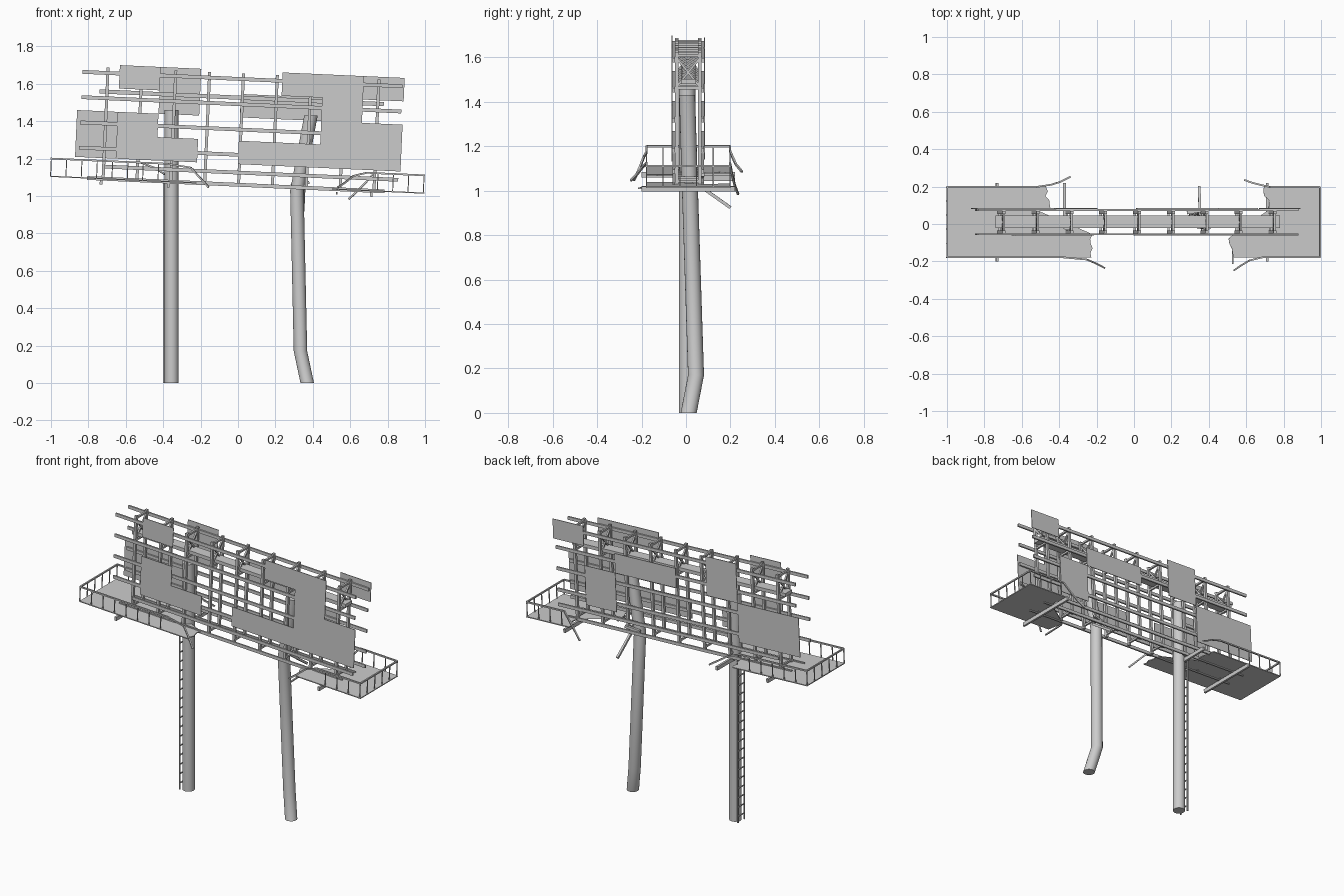
import bpy, bmesh, math, random
from mathutils import Vector, Matrix

if "Cube" in bpy.data.objects:
    bpy.data.objects.remove(bpy.data.objects["Cube"])

random.seed(4)
SLOPE = 0.045          # the whole head leans: left high, right low
YF, YB = -0.042, 0.062  # front and back frame planes


def tilt(p):
    x, y, z = p
    return Vector((x + SLOPE * (z - 1.2), y, z - SLOPE * x))


def finish(name, bm, lean=True):
    if lean:
        for v in bm.verts:
            v.co = tilt(v.co)
    bmesh.ops.recalc_face_normals(bm, faces=bm.faces)
    me = bpy.data.meshes.new(name)
    bm.to_mesh(me)
    bm.free()
    ob = bpy.data.objects.new(name, me)
    bpy.context.collection.objects.link(ob)
    return ob


def bar(bm, a, b, w, h=None):
    """Box-section bar from a to b, w wide and h deep."""
    a, b = Vector(a), Vector(b)
    d = b - a
    up = Vector((0, 1, 0)) if abs(d.normalized().z) > 0.9 else Vector((0, 0, 1))
    side = d.cross(up).normalized()
    rot = Matrix((side, d.normalized().cross(side), d.normalized())).transposed().to_4x4()
    m = Matrix.Translation((a + b) / 2) @ rot @ Matrix.Diagonal((w, h or w, d.length, 1))
    bmesh.ops.create_cube(bm, size=1, matrix=m)


def path(bm, pts, w):
    for a, b in zip(pts, pts[1:]):
        bar(bm, a, b, w)


def solidify(ob, t):
    mod = ob.modifiers.new("thickness", 'SOLIDIFY')
    mod.thickness = t
    mod.offset = 0


def tube(name, pts, r):
    """Pipe post with horizontal rings at each path point."""
    bm = bmesh.new()
    n = 20
    rings = [[bm.verts.new((x + r * math.cos(2 * math.pi * i / n),
                            y + r * math.sin(2 * math.pi * i / n), z)) for i in range(n)]
             for x, y, z in pts]
    for lo, hi in zip(rings, rings[1:]):
        for i in range(n):
            bm.faces.new((lo[i], lo[(i + 1) % n], hi[(i + 1) % n], hi[i]))
    bm.faces.new(rings[0])
    bm.faces.new(rings[-1])
    ob = finish(name, bm, lean=False)
    bpy.context.view_layer.objects.active = ob
    ob.select_set(True)
    bpy.ops.object.shade_smooth_by_angle(angle=math.radians(30))
    ob.select_set(False)


# Posts: one straight, one buckled
tube("straight_post", [(-0.355, 0.005, 0), (-0.355, 0.005, 1.46)], 0.037)
tube("bent_post", [(0.37, 0.012, 0), (0.334, 0.045, 0.17), (0.315, 0.017, 1.03),
                   (0.39, 0.005, 1.43)], 0.036)

# Ladder on the outer side of the straight post
bm = bmesh.new()
for y in (-0.027, 0.037):
    bar(bm, (-0.396, y, 0), (-0.396, y, 1.08), 0.008)
for i in range(18):
    z = 0.04 + i * 0.06
    bar(bm, (-0.396, -0.027, z), (-0.396, 0.037, z), 0.006)
finish("ladder", bm, lean=False)

# Upright frames with cross ties and X braces
bm = bmesh.new()
for i in range(9):
    x = -0.715 + i * 0.181
    for y in (YF, YB):
        bar(bm, (x, y, 1.055), (x, y, 1.655), 0.016)
    for z in (1.64, 1.495, 1.075):
        bar(bm, (x, YF, z), (x, YB, z), 0.012)
    bar(bm, (x, YF, 1.5), (x, YB, 1.63), 0.01)
    bar(bm, (x, YB, 1.5), (x, YF, 1.63), 0.01)
finish("upright_frames", bm)

# Horizontal rails front and back
bm = bmesh.new()
for y in (YF - 0.013, YB + 0.013):
    for x0, x1, z in ((-0.85, 0.86, 1.625), (-0.85, 0.86, 1.49), (-0.85, 0.86, 1.355),
                      (-0.85, 0.86, 1.22), (-0.71, 0.86, 1.125), (-0.80, 0.79, 1.06)):
        bar(bm, (x0, y, z), (x1, y, z), 0.010, 0.020)
finish("horizontal_rails", bm)

# Header plate carried over the posts
bm = bmesh.new()
bar(bm, (-0.755, 0.012, 1.525), (0.765, 0.012, 1.525), 0.068, 0.022)
finish("header_beam", bm)


# Remaining sign panels: (column, first row, last row) cells on each face
def panels(name, y, cells):
    bm = bmesh.new()
    w, h = 0.2175, 0.125
    for c, r0, r1 in cells:
        for r in range(r0, r1 + 1):
            x, z = c * w, 1.17 + r * h
            bm.faces.new([bm.verts.new(p) for p in
                          ((x, y, z), (x + w, y, z), (x + w, y, z + h), (x, y, z + h))])
    bmesh.ops.remove_doubles(bm, verts=bm.verts, dist=0.001)
    solidify(finish(name, bm), 0.004)


panels("front_panels", YF - 0.021, [(-3, 0, 1), (-2, 0, 0), (-3, 3, 3), (0, 0, 0), (1, 0, 0),
                                    (1, 3, 3), (2, 0, 3), (3, 0, 1)])
panels("back_panels", YB + 0.021, [(-4, 0, 1), (-3, 0, 1), (-2, 2, 3), (0, 2, 2), (1, 2, 2),
                                   (2, 0, 1), (3, 3, 3)])


# Walkway floors with torn inner ends
def torn(x, y0, y1):
    return [(x + random.uniform(-0.02, 0.02), y0 + (y1 - y0) * i / 5) for i in range(6)]


def floor(name, outline):
    bm = bmesh.new()
    bm.faces.new([bm.verts.new((x + 0.004, y, 1.06)) for x, y in outline])
    bmesh.ops.triangulate(bm, faces=bm.faces)
    solidify(finish(name, bm), 0.006)


floor("left_walkway", [(-1, -0.18)] + torn(-0.215, -0.18, -0.055) + [(-0.52, -0.055), (-0.52, 0.075)]
      + torn(-0.46, 0.075, 0.2) + [(-1, 0.2)])
floor("right_walkway", [(1, 0.2)] + torn(0.71, 0.2, 0.075) + [(0.87, 0.075), (0.87, -0.055)]
      + torn(0.52, -0.055, -0.18) + [(1, -0.18)])

# Guard rails: end rail, two side rails, bent broken tips, thin stanchions
T = 1.155


def guard(name, end, front, back, front_tip, back_tip):
    bm = bmesh.new()
    s = 1 if end < 0 else -1
    fl, bl = (end, -0.178, T), (end, 0.198, T)
    path(bm, front_tip[::-1] + [(front, -0.178, T), fl, bl, (back, 0.198, T)] + back_tip, 0.009)
    for y, stop in ((-0.178, front), (0.198, back)):
        n = int(abs(stop - end) / 0.082)
        for i in range(n + 1):
            x = end + s * i * 0.082
            bar(bm, (x, y, 1.06), (x, y, T), 0.005)
    for i in range(1, 5):
        y = -0.178 + 0.376 * i / 5
        bar(bm, (end, y, 1.06), (end, y, T), 0.005)
    finish(name, bm)


guard("left_guard_rail", -0.996, -0.38, -0.52,
      [(-0.25, -0.19, 1.14), (-0.2, -0.21, 1.09), (-0.15, -0.235, 1.04)],
      [(-0.44, 0.21, 1.13), (-0.39, 0.225, 1.10), (-0.335, 0.252, 1.07)])
guard("right_guard_rail", 0.997, 0.69, 0.73,
      [(0.62, -0.195, 1.135), (0.58, -0.22, 1.10), (0.54, -0.248, 1.07)],
      [(0.685, 0.208, 1.10), (0.64, 0.22, 1.05), (0.60, 0.235, 1.01)])

# Outrigger beams under the walkways and the dropped strut
bm = bmesh.new()
for x, y0, y1 in ((-0.725, -0.2, 0.22), (-0.365, -0.06, 0.22), (0.72, -0.2, 0.22)):
    bar(bm, (x, y0, 1.04), (x, y1, 1.04), 0.014, 0.024)
bar(bm, (0.535, -0.06, 1.04), (0.535, -0.215, 1.035), 0.008)
bar(bm, (0.36, 0.03, 1.06), (0.36, 0.2, 0.94), 0.014)
bar(bm, (0.29, 0.06, 1.07), (0.385, 0.075, 1.09), 0.016)
finish("outrigger_beams", bm)
